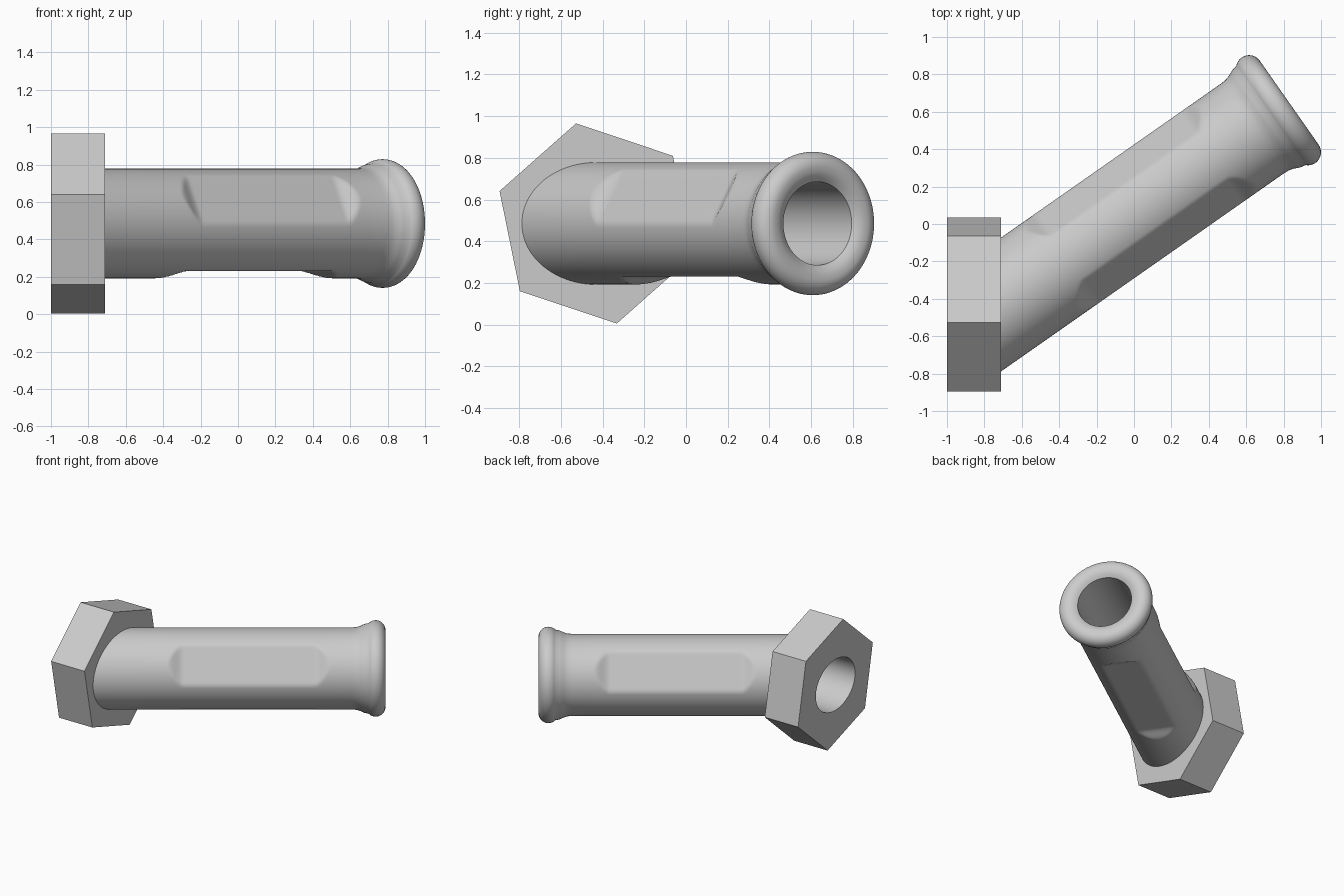
import bpy, bmesh, math
from math import cos, sin, pi, radians
from mathutils import Vector

if "Cube" in bpy.data.objects:
    bpy.data.objects.remove(bpy.data.objects["Cube"], do_unlink=True)

SIDES = 96
TILT = radians(35)
JOINT = Vector((-0.71, -0.43, 0.485))           # where the tube axis meets the nut
AXIS = Vector((cos(TILT), sin(TILT), 0))
ACROSS = Vector((-sin(TILT), cos(TILT), 0))
TUBE_R, BORE_R, FLAT_R = 0.293, 0.2, 0.255

metal = bpy.data.materials.new("light_grey_metal")
metal.use_nodes = True
grey = (0.6, 0.6, 0.6, 1)
metal.diffuse_color = grey
metal.node_tree.nodes["Principled BSDF"].inputs["Base Color"].default_value = grey


def loft(name, rings, closed, sharp_angle):
    """Skin a list of equal rings of points."""
    bm = bmesh.new()
    loops = [[bm.verts.new(p) for p in ring] for ring in rings]
    pairs = list(zip(loops, loops[1:]))
    if closed:
        pairs.append((loops[-1], loops[0]))
    for a, b in pairs:
        for i in range(SIDES):
            j = (i + 1) % SIDES
            bm.faces.new((a[i], a[j], b[j], b[i]))
    bmesh.ops.recalc_face_normals(bm, faces=bm.faces)
    mesh = bpy.data.meshes.new(name)
    bm.to_mesh(mesh)
    bm.free()
    mesh.materials.append(metal)
    obj = bpy.data.objects.new(name, mesh)
    bpy.context.collection.objects.link(obj)
    bpy.ops.object.select_all(action='DESELECT')
    obj.select_set(True)
    bpy.context.view_layer.objects.active = obj
    bpy.ops.object.shade_smooth_by_angle(angle=radians(sharp_angle))
    return obj


def smooth(a, b, t):
    k = min(1, max(0, (t - a) / (b - a)))
    return k * k * (3 - 2 * k)


def flat_radius(t, phi):
    """Tube radius with three flats that run out softly at both ends."""
    depth = smooth(0.32, 0.44, t) * (1 - smooth(1.37, 1.49, t))
    plane = TUBE_R + (FLAT_R - TUBE_R) * depth
    off = (phi - radians(30) + pi / 3) % (2 * pi / 3) - pi / 3
    return min(TUBE_R, plane / cos(off))


def tube_ring(t, r=None, on_nut=False):
    ring = []
    for i in range(SIDES):
        phi = 2 * pi * i / SIDES
        rad = r or flat_radius(t, phi)
        along = math.tan(TILT) * rad * cos(phi) if on_nut else t
        ring.append(JOINT + AXIS * along + ACROSS * rad * cos(phi)
                    + Vector((0, 0, rad * sin(phi))))
    return ring


# Tube: outside with flats, flared neck, rounded lip, then the bore
rings = [tube_ring(0, TUBE_R, True)]
steps = [0.3 + 0.01 * i for i in range(16)] + [0.6, 0.75, 0.9, 1.05, 1.2]
steps += [1.36 + 0.01 * i for i in range(15)]
rings += [tube_ring(t) for t in steps]
neck = [(1.64, TUBE_R), (1.67, 0.295), (1.69, 0.3), (1.71, 0.308), (1.73, 0.317)]
bead = [(1.81 + 0.07 * sin(a), 0.274 + 0.07 * cos(a))
        for a in (radians(d) for d in range(-45, 91, 9))]
mouth = [(1.878, 0.25), (1.871, 0.23), (1.86, 0.213), (1.85, BORE_R)]
rings += [tube_ring(t, r) for t, r in neck + bead + mouth]
rings.append(tube_ring(0, BORE_R, True))
loft("angled_tube", rings, False, 35)


# Hexagonal nut with an oval hole matching the bore
def nut_ring(x, hexagon):
    ring = []
    for i in range(SIDES):
        step = 2 * pi * i / SIDES
        a = step + radians(101.5)
        if hexagon:
            r = 0.49 * cos(pi / 6) / cos(step % (pi / 3) - pi / 6)
            y, z = r * cos(a), r * sin(a)
        else:
            y, z = BORE_R / cos(TILT) * cos(a), BORE_R * sin(a)
        ring.append(Vector((x, JOINT.y + y, JOINT.z + z)))
    return ring


loft("hex_nut", [nut_ring(-0.71, True), nut_ring(-1, True),
                 nut_ring(-1, False), nut_ring(-0.71, False)], True, 30)
